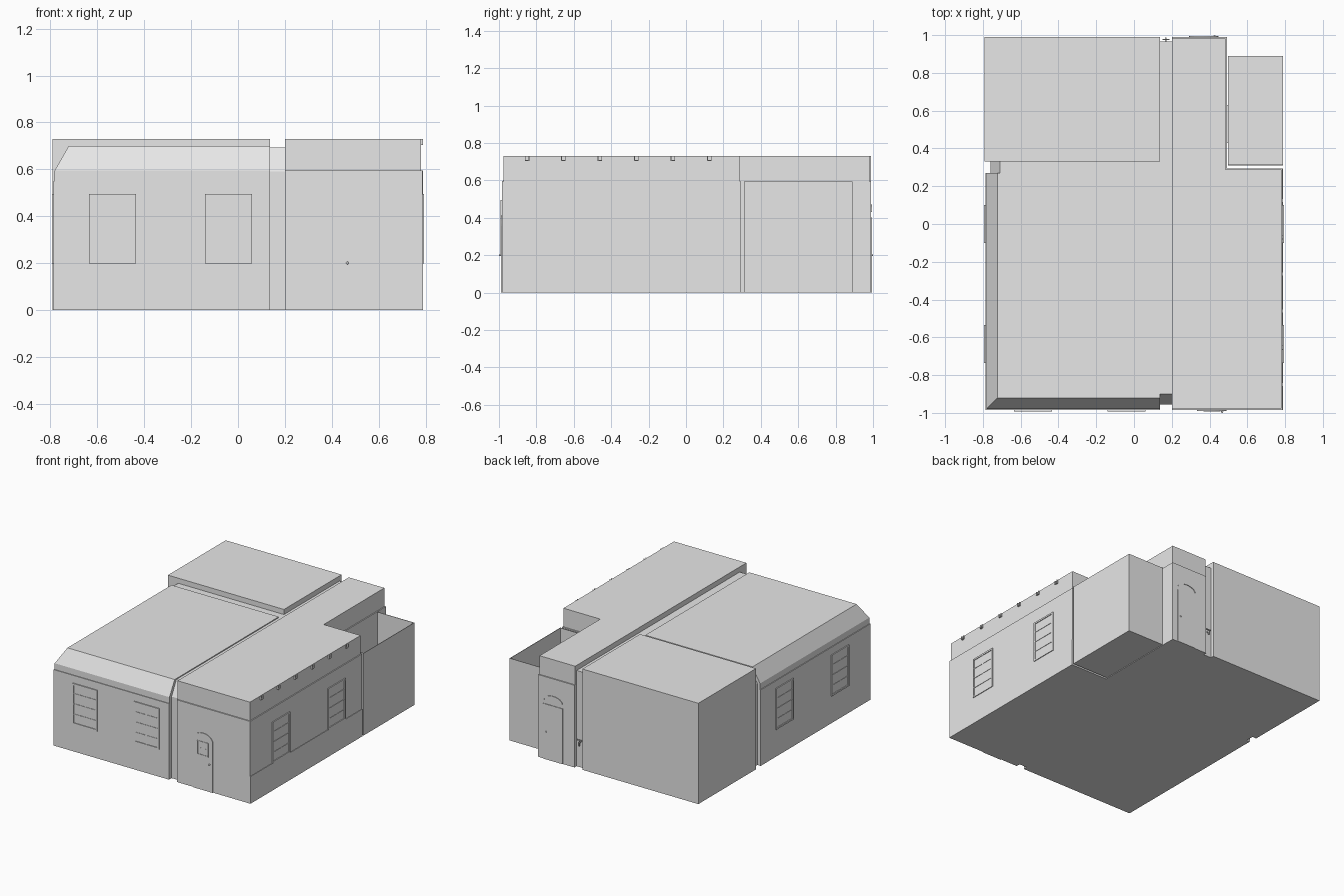
import bpy, bmesh, math
from mathutils import Matrix, Vector

if "Cube" in bpy.data.objects:
    bpy.data.objects.remove(bpy.data.objects["Cube"])

grey = bpy.data.materials.new("plain_grey")
grey.diffuse_color = (0.8, 0.8, 0.8, 1)
grey.use_nodes = True
grey.node_tree.nodes["Principled BSDF"].inputs["Base Color"].default_value = grey.diffuse_color


def finish(name, bm, matrix=None):
    if matrix:
        bmesh.ops.transform(bm, matrix=matrix, verts=bm.verts)
    bmesh.ops.recalc_face_normals(bm, faces=bm.faces)
    me = bpy.data.meshes.new(name)
    bm.to_mesh(me)
    bm.free()
    me.materials.append(grey)
    ob = bpy.data.objects.new(name, me)
    bpy.context.collection.objects.link(ob)
    return ob


def add_box(bm, x0, x1, y0, y1, z0, z1):
    m = Matrix.Translation(((x0 + x1) / 2, (y0 + y1) / 2, (z0 + z1) / 2)) @ \
        Matrix.Diagonal((x1 - x0, y1 - y0, z1 - z0, 1))
    return bmesh.ops.create_cube(bm, size=1, matrix=m)["verts"]


def box(name, *d):
    bm = bmesh.new()
    add_box(bm, *d)
    return finish(name, bm)


def add_prism(bm, pts, offset):
    """Extrude a closed outline of 3D points by an offset vector."""
    f = bm.faces.new([bm.verts.new(p) for p in pts])
    r = bmesh.ops.extrude_face_region(bm, geom=[f])
    vs = [g for g in r["geom"] if isinstance(g, bmesh.types.BMVert)]
    bmesh.ops.translate(bm, verts=vs, vec=offset)
    # extrude_face_region drops the base face; restore it if missing
    if not f.is_valid:
        return
    return f


def hipped(name, x0, x1, y0, y1, z0, z1, z2, dx, dy):
    """Block whose top slopes in on the left and front sides."""
    bm = bmesh.new()
    add_box(bm, x0, x1, y0, y1, z0, z1)
    top = [f for f in bm.faces if f.calc_center_median().z > z1 - 1e-5]
    r = bmesh.ops.extrude_face_region(bm, geom=top)
    bmesh.ops.delete(bm, geom=[f for f in top if f.is_valid], context='FACES_ONLY')
    for v in r["geom"]:
        if isinstance(v, bmesh.types.BMVert):
            v.co.z = z2
            if abs(v.co.x - x0) < 1e-5:
                v.co.x += dx
            if abs(v.co.y - y0) < 1e-5:
                v.co.y += dy
    return finish(name, bm)


# front left block with sloped roof edge
box("front_left_walls", -0.787, 0.137, -0.985, 0.27, 0, 0.55)
hipped("front_left_roof", -0.782, 0.137, -0.98, 0.27, 0.55, 0.595, 0.70, 0.06, 0.06)

# taller back left block and the recessed core joining all blocks
box("back_left_block", -0.792, 0.137, 0.33, 0.99, 0, 0.73)
hipped("recessed_core", -0.76, 0.25, -0.955, 0.965, 0, 0.59, 0.693, 0.05, 0.055)


# L-shaped right block with a set-back parapet
def l_block(name, x1, y0, y1, xi, yi, z0, z1):
    bm = bmesh.new()
    pts = [(0.2, y0, z0), (x1, y0, z0), (x1, yi, z0), (xi, yi, z0), (xi, y1, z0), (0.2, y1, z0)]
    add_prism(bm, pts, Vector((0, 0, z1 - z0)))
    return finish(name, bm)


l_block("right_walls", 0.787, -0.985, 0.99, 0.492, 0.295, 0, 0.595)
l_block("right_parapet", 0.78, -0.977, 0.982, 0.485, 0.288, 0.595, 0.73)
box("right_wall_plinth", 0.78, 0.790, -0.985, 0.295, 0, 0.197)

# open-topped yard behind the right block
T = 0.004
box("yard_floor", 0.497, 0.79, 0.31, 0.89, 0, 0.004)
box("yard_outer_wall", 0.79 - T, 0.79, 0.31, 0.89, 0, 0.595)
box("yard_south_wall", 0.497, 0.79, 0.31, 0.31 + T, 0, 0.595)
box("yard_north_wall", 0.497, 0.79, 0.89 - T, 0.89, 0, 0.595)


# place wall-mounted parts: local x along the wall, local -y outward
def on_wall(x, y, turn, z=0):
    return Matrix.Translation((x, y, z)) @ Matrix.Rotation(math.radians(turn), 4, 'Z')


def frame_bars(bm, w, z0, z1, cols, rows, border=0.012, bar=0.005, depth=0.007):
    h = w / 2
    for s in (-1, 1):
        a, b = sorted((s * h, s * (h - border)))
        add_box(bm, a, b, -depth, 0.002, z0, z1)
    add_box(bm, -h, h, -depth, 0.002, z0, z0 + border)
    add_box(bm, -h, h, -depth, 0.002, z1 - border, z1)
    for i in range(1, cols):
        u = -h + w * i / cols
        add_box(bm, u - bar / 2, u + bar / 2, -depth * 0.7, 0.002, z0, z1)
    for i in range(1, rows):
        z = z0 + (z1 - z0) * i / rows
        add_box(bm, -h, h, z and -depth * 0.7, 0.002, z - bar / 2, z + bar / 2)


def window(name, x, y, turn):
    bm = bmesh.new()
    add_box(bm, -0.098, 0.098, -0.002, 0.002, 0.2, 0.495)
    frame_bars(bm, 0.2, 0.198, 0.495, 2, 4)
    finish(name, bm, on_wall(x, y, turn))


for i, x in enumerate((-0.535, -0.04)):
    window(f"front_window_{i + 1}", x, -0.985, 0)
for i, y in enumerate((-0.635, 0.0)):
    window(f"left_window_{i + 1}", -0.787, y, -90)
    window(f"right_window_{i + 1}", 0.787, y, 90)
window("yard_window", 0.492, 0.53, 90)


# doors
def arch(w, spring, top, n=12):
    return [(w / 2 * math.cos(math.pi * i / n),
             spring + (top - spring) * math.sin(math.pi * i / n)) for i in range(n + 1)]


def knob(name, x, y, z):
    bm = bmesh.new()
    bmesh.ops.create_uvsphere(bm, u_segments=10, v_segments=6, radius=0.006,
                              matrix=Matrix.Translation((x, y, z)))
    ob = finish(name, bm)
    for p in ob.data.polygons:
        p.use_smooth = True


bm = bmesh.new()
outline = [(-0.078, 0.0), (0.078, 0.0)] + arch(0.156, 0.355, 0.412)
add_prism(bm, [(u, -0.005, z) for u, z in outline], Vector((0, 0.008, 0)))
finish("front_door", bm, on_wall(0.412, -0.985, 0))
bm = bmesh.new()
frame_bars(bm, 0.09, 0.25, 0.35, 2, 2, 0.005, 0.004, 0.008)
finish("front_door_light", bm, on_wall(0.412, -0.985, 0))
knob("front_door_knob", 0.467, -0.994, 0.2)

bm = bmesh.new()
add_box(bm, -0.078, 0.078, -0.004, 0.002, 0, 0.40)
finish("back_door", bm, on_wall(0.37, 0.99, 180))
bm = bmesh.new()
rim = arch(0.15, 0.43, 0.47) + arch(0.142, 0.43, 0.464)[::-1]
add_prism(bm, [(u, -0.004, z) for u, z in rim], Vector((0, 0.006, 0)))
finish("back_door_arch", bm, on_wall(0.37, 0.99, 180))
knob("back_door_knob", 0.425, 0.994, 0.2)

# row of roof drain spouts on the right parapet
for i in range(6):
    bm = bmesh.new()
    add_box(bm, -0.012, 0.012, -0.010, 0.004, 0.703, 0.708)
    for s in (-1, 1):
        add_box(bm, s * 0.010 - 0.002, s * 0.010 + 0.002, -0.010, 0.004, 0.703, 0.729)
    finish(f"drain_spout_{i + 1}", bm, on_wall(0.78, -0.85 + 0.195 * i, 90))

# small water tap in the rear recess
box("tap_pipe", 0.165, 0.173, 0.96, 0.985, 0.18, 0.188)
box("tap_spout", 0.165, 0.173, 0.979, 0.987, 0.16, 0.188)
box("tap_handle", 0.150, 0.188, 0.974, 0.980, 0.197, 0.203)
box("tap_stem", 0.167, 0.171, 0.975, 0.979, 0.186, 0.198)
